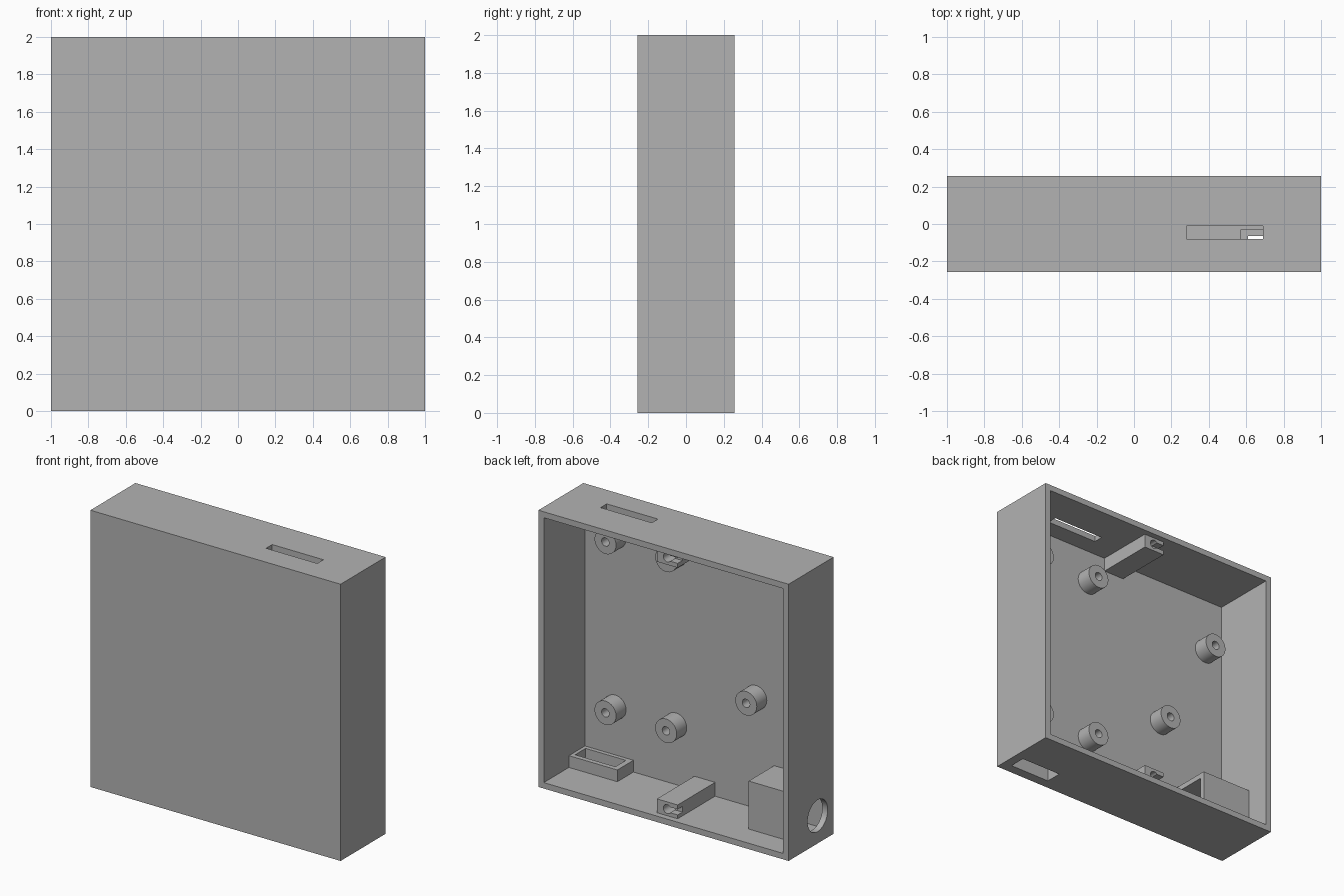
import bpy, bmesh, math
from mathutils import Matrix, Vector

cube = bpy.data.objects.get("Cube")
if cube:
    bpy.data.objects.remove(cube)

# One plain grey plastic
grey = bpy.data.materials.new("grey_plastic")
grey.use_nodes = True
colour = (0.45, 0.45, 0.45, 1)
grey.diffuse_color = colour
grey.node_tree.nodes["Principled BSDF"].inputs["Base Color"].default_value = colour

BACK = 0.257            # half depth
WALL = 0.043
INNER = 1 - WALL        # inner half width
FLOOR = -BACK + WALL    # inside of the front panel
EMBED = 0.004           # how far parts sink into the walls


def finish(name, bm):
    mesh = bpy.data.meshes.new(name)
    bm.to_mesh(mesh)
    bm.free()
    mesh.materials.append(grey)
    obj = bpy.data.objects.new(name, mesh)
    bpy.context.collection.objects.link(obj)
    return obj


def box(name, low, high):
    low, high = Vector(low), Vector(high)
    bm = bmesh.new()
    bmesh.ops.create_cube(bm, size=1, matrix=Matrix.Translation((low + high) / 2)
                          @ Matrix.Diagonal((*(high - low), 1)))
    return finish(name, bm)


def cylinder(name, centre, radius, length, axis):
    turn = Matrix.Rotation(math.pi / 2, 4, "X" if axis == "Y" else "Y")
    bm = bmesh.new()
    bmesh.ops.create_cone(bm, cap_ends=True, segments=40, radius1=radius, radius2=radius,
                          depth=length, matrix=Matrix.Translation(centre) @ turn)
    return finish(name, bm)


def select(obj):
    bpy.ops.object.select_all(action="DESELECT")
    obj.select_set(True)
    bpy.context.view_layer.objects.active = obj


def cut(obj, *cutters):
    for cutter in cutters:
        cutter.hide_render = True
        mod = obj.modifiers.new("cut", "BOOLEAN")
        mod.operation = "DIFFERENCE"
        mod.solver = "EXACT"
        mod.object = cutter
        select(obj)
        bpy.ops.object.modifier_apply(modifier=mod.name)
        bpy.data.objects.remove(cutter)


def smooth(obj):
    select(obj)
    bpy.ops.object.shade_smooth_by_angle(angle=math.radians(30))


# Port frame opening, shared by the shell and the frame
def port_opening():
    return box("port_cutter", (0.61, -0.185, -0.1), (0.932, -0.065, 0.3))


# Open-backed shell with top slot, bottom port and round side hole
shell = box("shell", (-1, -BACK, 0), (1, BACK, 2))
cut(shell,
    box("cavity", (-INNER, FLOOR, WALL), (INNER, 1, 2 - WALL)),
    box("slot", (0.28, -0.08, 1.8), (0.69, -0.01, 2.1)),
    port_opening(),
    cylinder("side_hole", (-1, -0.075, 0.2), 0.115, 0.2, "X"))
smooth(shell)

# Raised frame around the bottom port
frame = box("port_frame", (0.57, FLOOR - EMBED, WALL - EMBED), (INNER + EMBED, -0.03, 0.128))
cut(frame, port_opening())

# Socket housing, open towards the middle
housing = box("socket_housing", (-INNER - EMBED, FLOOR - EMBED, WALL - EMBED),
              (-0.555, 0.077, 0.39))
cut(housing, box("housing_cavity", (-1.1, FLOOR, 0), (-0.4, 0.04, 0.352)))

# Lid screw beams at the bottom and top, with screw hole and side nut slot
HEIGHT = 0.1
for name, start, end in (("bottom_screw_beam", WALL - EMBED, WALL + HEIGHT),
                         ("top_screw_beam", 2 - WALL - HEIGHT, 2 - WALL + EMBED)):
    beam = box(name, (-0.083, FLOOR - EMBED, start), (0.083, BACK - WALL, end))
    mid = (start + end) / 2
    cut(beam,
        cylinder("screw_hole", (0, 0.2, mid), 0.032, 0.3, "Y"),
        box("nut_slot", (-0.2, 0.16, mid - 0.02), (0, 0.3, mid + 0.02)))
    smooth(beam)

# Board standoffs on the front panel
LENGTH = 0.114
spots = [(x, z) for x in (0.715, 0.23) for z in (0.475, 1.71)]
spots += [(-0.41, 0.845), (-0.81, 1.555)]
for i, (x, z) in enumerate(spots):
    post = cylinder(f"standoff_{i + 1}", (x, FLOOR + (LENGTH - EMBED) / 2, z),
                    0.086, LENGTH + EMBED, "Y")
    cut(post, cylinder("post_hole", (x, FLOOR + LENGTH, z), 0.03, LENGTH * 1.8, "Y"))
    smooth(post)
